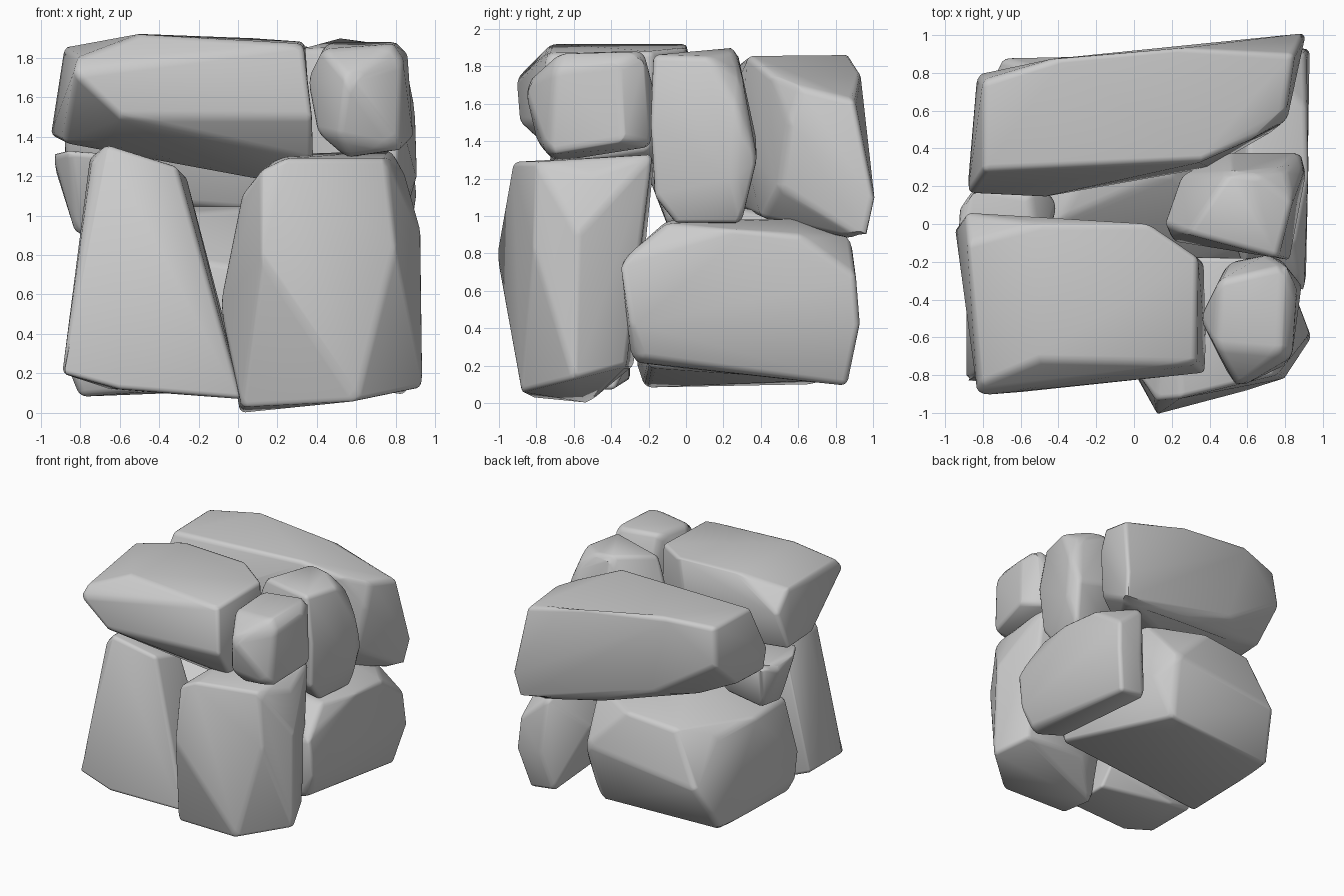
import bpy, bmesh, math

stone = bpy.data.materials.new("stone grey")
stone.diffuse_color = (0.6, 0.6, 0.6, 1)


def rock(name, corners, soft=0.035):
    """Boulder: hull around a few corner points, with worn edges."""
    bm = bmesh.new()
    for c in corners:
        bm.verts.new(c)
    bmesh.ops.convex_hull(bm, input=bm.verts)
    loose = [v for v in bm.verts if not v.link_faces]
    bmesh.ops.delete(bm, geom=loose, context='VERTS')
    bmesh.ops.dissolve_limit(bm, angle_limit=math.radians(9),
                             verts=bm.verts, edges=bm.edges)
    bmesh.ops.recalc_face_normals(bm, faces=bm.faces)
    mesh = bpy.data.meshes.new(name)
    bm.to_mesh(mesh)
    bm.free()
    mesh.materials.append(stone)
    ob = bpy.data.objects.new(name, mesh)
    bpy.context.collection.objects.link(ob)
    bev = ob.modifiers.new("worn edges", 'BEVEL')
    bev.width = soft
    bev.segments = 3
    bev.angle_limit = math.radians(20)
    bpy.ops.object.select_all(action='DESELECT')
    bpy.context.view_layer.objects.active = ob
    ob.select_set(True)
    bpy.ops.object.modifier_apply(modifier=bev.name)
    bpy.ops.object.shade_smooth_by_angle(angle=math.radians(40))


# Lower course
rock("front_left_upright", [
    (-.89, -.83, .2), (-.89, -.38, .2), (-.6, -.85, .12), (.02, -.75, .07), (.02, -.38, .07),
    (-.01, -.3, .25), (-.65, -.3, .12), (-.66, -.72, 1.36), (-.75, -.55, 1.29),
    (-.7, -.3, 1.31), (-.31, -.65, 1.25), (-.26, -.4, 1.2), (-.74, -.7, 1.27)], .025)
rock("front_right_upright", [
    (.12, -1.01, .78), (.02, -.82, .03), (.01, -.52, 0), (.6, -.88, .06), (.94, -.6, .13),
    (.82, -.32, .2), (.3, -.28, .2), (-.09, -.6, .55), (.05, -.3, .65), (.8, -.82, .85),
    (.93, -.58, .9), (.86, -.33, .75), (.02, -.8, 1.1), (.12, -.93, 1.23), (.25, -.92, 1.29),
    (.75, -.8, 1.29), (.84, -.5, 1.22), (.78, -.18, 1.33), (.22, -.17, 1.31),
    (.06, -.4, 1.15)], .025)
rock("right_foundation", [
    (.9, -.35, .76), (.91, -.3, .42), (.85, -.24, .24), (.78, -.29, .22), (.85, .86, .09),
    (.62, .86, .12), (.62, -.15, .2), (.93, .93, .42), (.7, .92, .45), (.91, .91, .68),
    (.92, .6, .9), (.93, .3, .93), (.85, -.1, .96), (.6, -.1, .98), (.6, .6, .99),
    (.5, 0, .7), (.45, .6, .6), (.6, -.3, .7), (.66, .88, .9)])
rock("back_foundation", [
    (-.42, 0, 1.0), (-.25, .28, 1.05), (.2, .27, 1.05), (.38, .6, .98), (-.05, .84, .95),
    (-.48, .82, .91), (-.76, -.24, .86), (-.8, .2, .87), (-.7, .55, .82), (-.86, -.28, .4),
    (-.7, .88, .48), (.3, .9, .6), (.4, .74, .45), (.6, -.1, .6), (.2, -.25, .7),
    (.59, -.2, .19), (.25, .77, .12), (-.8, .68, .1), (-.8, -.22, .08), (-.85, -.26, .2)])

# Small stone wedged between the courses
rock("wedge_stone", [
    (-.94, -.1, 1.31), (-.93, .08, 1.25), (-.85, .2, 1.3), (-.82, -.08, .9), (-.78, .1, .9),
    (-.5, .22, 1.2), (-.4, .1, 1.12), (-.5, -.2, 1.3), (-.86, -.25, 1.33),
    (-.5, -.1, .95), (-.55, .15, 1.3), (-.48, .18, 1.0), (-.65, .2, 1.1)])

# Upper course
rock("front_slab", [
    (-.88, -.1, 1.85), (-.89, .06, 1.7), (-.81, -.85, 1.8), (-.5, -.72, 1.92), (-.5, .0, 1.92),
    (.08, .0, 1.9), (.34, -.18, 1.88), (.33, -.74, 1.87), (.38, -.79, 1.5), (-.83, -.91, 1.72),
    (-.6, -.89, 1.5), (-.89, -.4, 1.37), (-.95, -.02, 1.4), (.38, -.65, 1.28), (.12, -.5, 1.18),
    (.37, -.2, 1.35), (0, 0, 1.3), (-.65, -.6, 1.36)], .03)
rock("front_right_block", [
    (.35, -.5, 1.68), (.43, -.65, 1.84), (.45, -.3, 1.88), (.78, -.68, 1.87), (.8, -.22, 1.88),
    (.86, -.35, 1.82), (.84, -.7, 1.78), (.55, -.87, 1.7), (.5, -.8, 1.4), (.82, -.74, 1.33),
    (.89, -.33, 1.4), (.7, -.16, 1.65), (.5, -.2, 1.38), (.4, -.6, 1.42), (.55, -.7, 1.29),
    (.78, -.19, 1.37)])
rock("right_block", [
    (.16, 0, 1.5), (.28, -.05, 1.84), (.5, .27, 1.9), (.76, -.18, 1.86), (.66, .25, 1.88),
    (.84, .12, 1.85), (.8, .3, 1.75), (.9, .28, 1.55), (.82, -.2, 1.5), (.91, .26, 1.2),
    (.88, .38, 1.3), (.25, .26, 1.4), (.5, .38, 1.4), (.2, -.09, 1.3), (.8, -.17, 1.1),
    (.84, .3, .96), (.8, -.06, .96), (.4, 0, 1.0), (.45, .25, 1.0)])
rock("back_slab", [
    (-.8, .28, 1.82), (-.8, .76, 1.83), (-.42, .88, 1.86), (.25, .93, 1.78), (.36, .33, 1.86),
    (.62, .44, 1.76), (.81, .62, 1.69), (.85, .9, 1.62), (.91, 1.01, 1.08), (.88, .96, .86),
    (.5, .4, .99), (-.4, .25, 1.06), (-.88, .2, 1.3), (-.83, .79, 1.52), (-.84, .52, 1.28),
    (-.57, .63, 1.17), (-.3, .84, 1.18), (-.1, .5, 1.03), (.2, .85, .98), (.75, .5, 1.15),
    (.81, .55, 1.5), (-.5, .14, 1.4), (-.88, .16, 1.45), (.4, .3, 1.4)])
